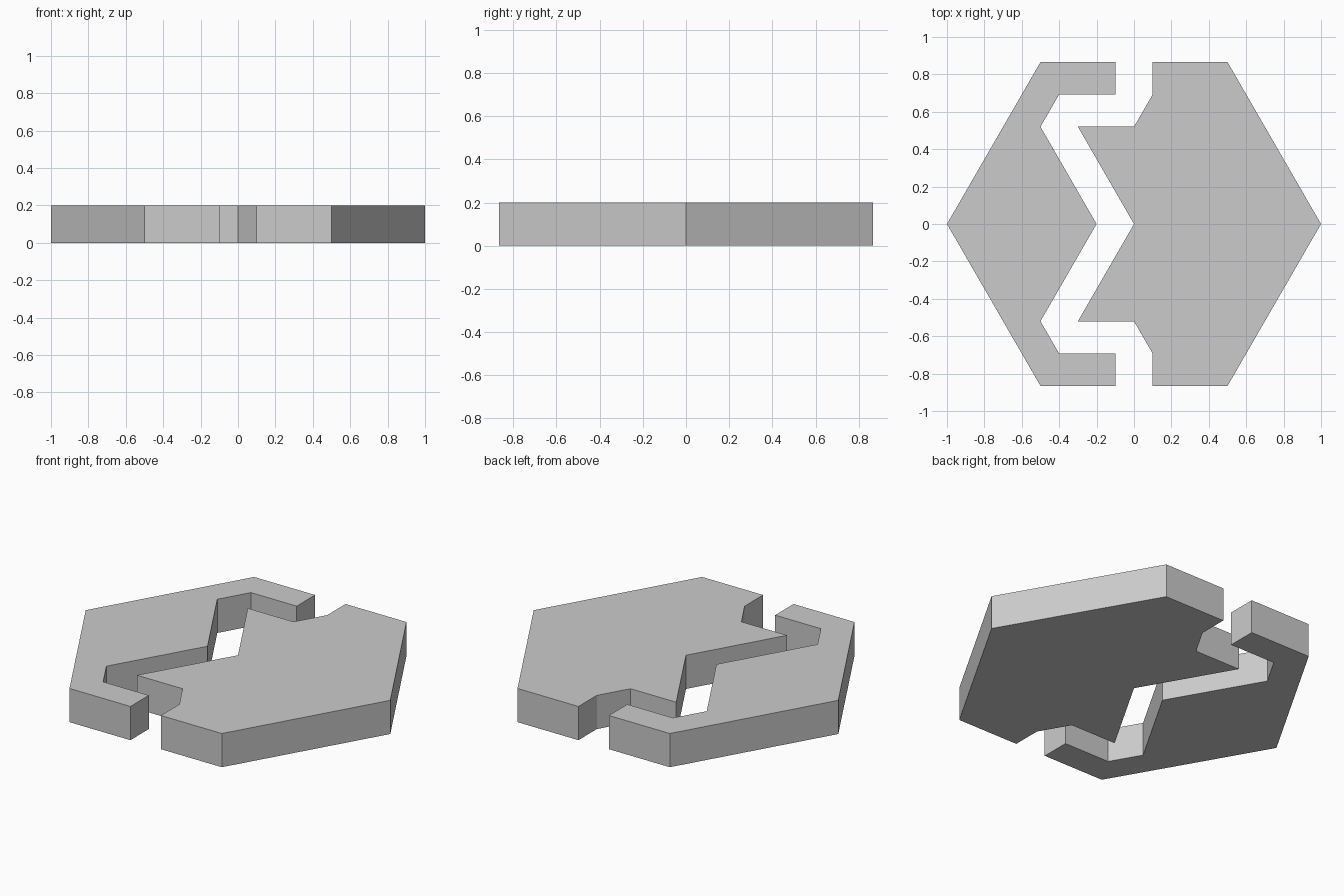
import bpy, bmesh

if "Cube" in bpy.data.objects:
    bpy.data.objects.remove(bpy.data.objects["Cube"])

H = 0.2          # plate thickness
E = 0.866        # hexagon half width
S = 0.693        # inner step of the hooks
N = 0.52         # notch height


def plate(name, half):
    """Extrude an outline given by its upper half, mirrored over y = 0.
    First and last points lie on the mirror line."""
    outline = half + [(x, -y) for x, y in reversed(half[1:-1])]
    bm = bmesh.new()
    face = bm.faces.new([bm.verts.new((x, y, 0)) for x, y in outline])
    ext = bmesh.ops.extrude_face_region(bm, geom=[face])
    top = [v for v in ext["geom"] if isinstance(v, bmesh.types.BMVert)]
    bmesh.ops.translate(bm, verts=top, vec=(0, 0, H))
    bmesh.ops.recalc_face_normals(bm, faces=bm.faces)
    mesh = bpy.data.meshes.new(name)
    bm.to_mesh(mesh)
    bm.free()
    obj = bpy.data.objects.new(name, mesh)
    bpy.context.collection.objects.link(obj)
    return obj


# Left piece: pointed tongue with two hooked arms
plate("left_hook_plate", [(-1, 0), (-0.5, E), (-0.1, E), (-0.1, S),
                          (-0.4, S), (-0.5, N), (-0.2, 0)])

# Right piece: larger plate with V notch and two prongs
plate("right_notched_plate", [(0, 0), (-0.3, N), (0, N), (0.1, S),
                              (0.1, E), (0.5, E), (1, 0)])
